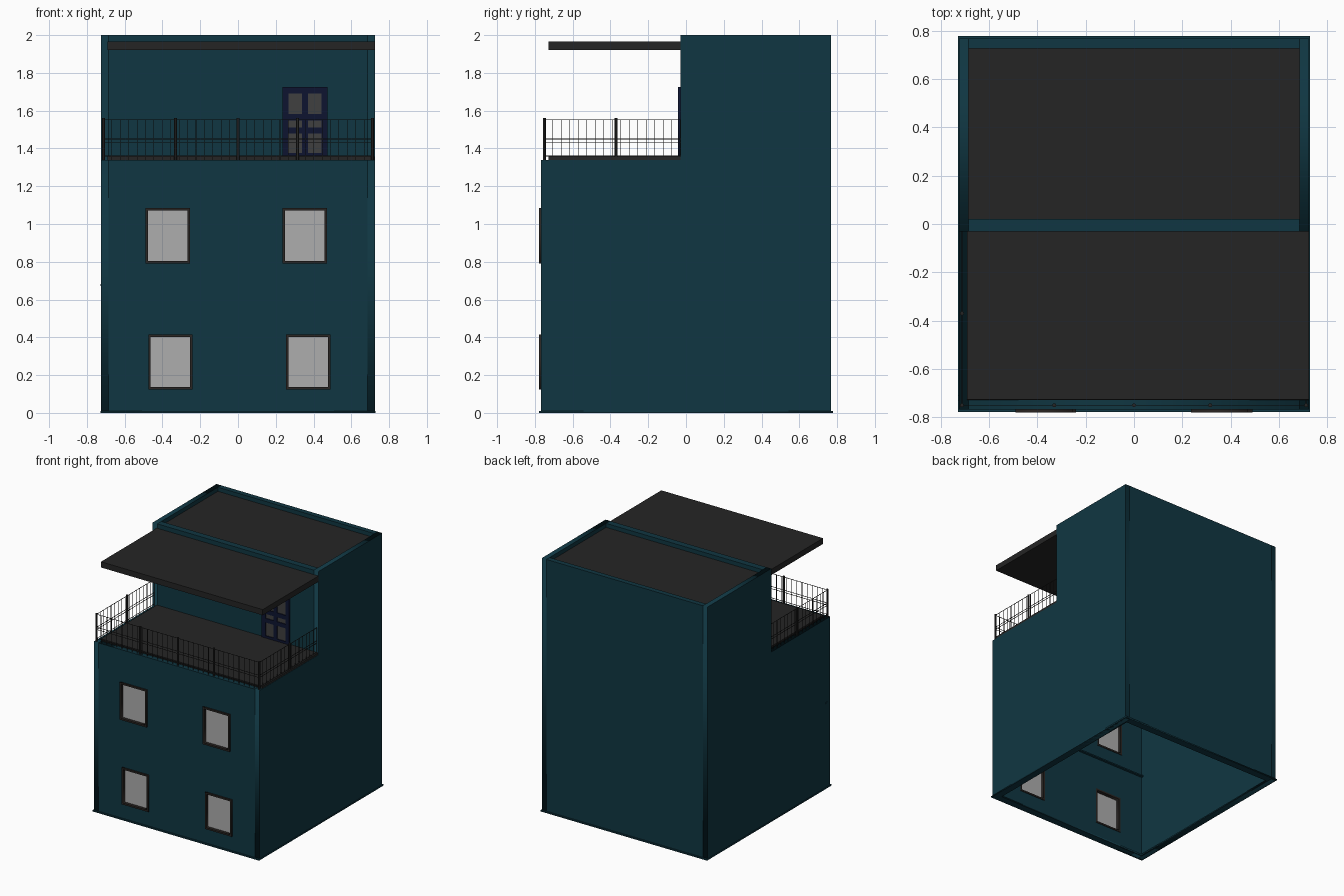
import bpy, bmesh, math
from mathutils import Matrix, Vector

if "Cube" in bpy.data.objects:
    bpy.data.objects.remove(bpy.data.objects["Cube"])


def material(name, rgb):
    m = bpy.data.materials.new(name)
    m.diffuse_color = (*rgb, 1)
    m.use_nodes = True
    m.node_tree.nodes["Principled BSDF"].inputs["Base Color"].default_value = m.diffuse_color
    return m


TEAL = material("teal_wall", (0.005, 0.037, 0.054))
DARK = material("dark_grey", (0.018, 0.018, 0.018))
FRAME = material("frame_brown", (0.022, 0.018, 0.016))
NAVY = material("navy_door", (0.004, 0.007, 0.03))
PANE = material("door_pane", (0.05, 0.05, 0.05))
GLASS = material("window_glass", (0.42, 0.42, 0.42))


def boxes(name, spans, mat):
    """One object from boxes given as (x0, x1, y0, y1, z0, z1)."""
    bm = bmesh.new()
    for x0, x1, y0, y1, z0, z1 in spans:
        mtx = (Matrix.Translation(((x0 + x1) / 2, (y0 + y1) / 2, (z0 + z1) / 2))
               @ Matrix.Diagonal((x1 - x0, y1 - y0, z1 - z0, 1)))
        bmesh.ops.create_cube(bm, size=1, matrix=mtx)
    me = bpy.data.meshes.new(name)
    bm.to_mesh(me)
    bm.free()
    me.materials.append(mat)
    ob = bpy.data.objects.new(name, me)
    bpy.context.collection.objects.link(ob)
    return ob


ROT = {"z": (0, 0, 0), "y": (math.pi / 2, 0, 0), "x": (math.pi / 2, 0, math.pi / 2)}


def plate(name, loops, axis, a, b, mat):
    """Flat outline with holes, extruded from a to b along an axis."""
    cu = bpy.data.curves.new(name, "CURVE")
    cu.dimensions = "2D"
    cu.fill_mode = "BOTH"
    cu.extrude = abs(b - a) / 2
    for loop in loops:
        sp = cu.splines.new("POLY")
        sp.points.add(len(loop) - 1)
        for p, (u, v) in zip(sp.points, loop):
            p.co = (u, v, 0, 1)
        sp.use_cyclic_u = True
    cu.materials.append(mat)
    ob = bpy.data.objects.new(name, cu)
    bpy.context.collection.objects.link(ob)
    ob.rotation_euler = ROT[axis]
    ob.location["xyz".index(axis)] = (a + b) / 2
    bpy.ops.object.select_all(action="DESELECT")
    ob.select_set(True)
    bpy.context.view_layer.objects.active = ob
    bpy.ops.object.convert(target="MESH")
    return ob


def rect(u0, u1, v0, v1, d=0.0):
    return [(u0 + d, v0 + d), (u1 - d, v0 + d), (u1 - d, v1 - d), (u0 + d, v1 - d)]


X, Y, T = 0.725, 0.767, 0.04          # half width, half depth, wall thickness
MID, DECK, TOP = -0.03, 1.34, 2.0     # step position, terrace and roof heights

# Windows: x0, x1, z0, z1
windows = [(-0.49, -0.255, 0.79, 1.085), (0.235, 0.47, 0.79, 1.085),
           (-0.475, -0.24, 0.125, 0.415), (0.255, 0.49, 0.125, 0.415)]

# Walls
plate("front_wall", [rect(-X + T, X - T, 0, DECK)] + [rect(*w, 0.004) for w in windows],
      "y", -Y, -Y + T, TEAL)
side = [(-Y, 0), (Y, 0), (Y, TOP), (MID, TOP), (MID, DECK), (-Y, DECK)]
plate("right_wall", [side], "x", X - T, X, TEAL)
plate("left_wall", [side], "x", -X, -X + T, TEAL)
boxes("back_wall", [(-X + T, X - T, Y - T, Y, 0, TOP)], TEAL)
boxes("terrace_back_wall", [(-X + T, X - T, MID, 0.02, DECK - 0.03, TOP)], TEAL)

# Base trim and inner floor ledge
plate("base_trim", [rect(-X - 0.004, X + 0.004, -0.778, 0.778),
                    rect(-X + 0.05, X - 0.05, -0.72, 0.72)], "z", 0, 0.01, TEAL)
boxes("floor_ledge", [(-0.729, 0.70, -0.73, -0.708, 0.672, 0.682)], TEAL)

# Roof, terrace floor and canopy
boxes("roof", [(-0.687, 0.687, 0.018, 0.729, 1.93, 1.968)], DARK)
boxes("terrace_floor", [(-0.69, 0.723, -0.728, MID, 1.315, 1.357)], DARK)
boxes("canopy", [(-0.69, X, -0.727, -0.028, 1.92, 1.965)], DARK)

# Windows
for i, w in enumerate(windows):
    plate(f"window_frame_{i}", [rect(*w), rect(*w, 0.013)], "y", -0.779, -0.722, FRAME)
    x0, x1, z0, z1 = w
    boxes(f"window_glass_{i}", [(x0 + 0.01, x1 - 0.01, -0.755, -0.75, z0 + 0.01, z1 - 0.01)], GLASS)

# Terrace door with six panes
panes = [rect(u0, u1, v0, v1) for u0, u1 in ((0.268, 0.34), (0.37, 0.443))
         for v0, v1 in ((1.375, 1.48), (1.512, 1.548), (1.582, 1.69))]
plate("door_leaf", [rect(0.235, 0.475, 1.355, 1.725)] + panes, "y", -0.042, -0.028, NAVY)
boxes("door_panes", [(0.25, 0.46, -0.035, -0.029, 1.365, 1.70)], PANE)

# Railing runs along the left, front and right edges
RX, RY, RT = 0.712, -0.75, 1.553
runs = {"left": ((-RX, MID), (-RX, RY)), "front": ((-RX, RY), (RX, RY)),
        "right": ((RX, RY), (RX, MID))}
for name, (p, q) in runs.items():
    p, q = Vector(p), Vector(q)
    n = round((q - p).length / 0.045)
    h = 0.0015
    spans = []
    for i in range(n + 1):
        c = p.lerp(q, i / n)
        spans.append((c.x - h, c.x + h, c.y - h, c.y + h, DECK, RT))
    for z in (1.36, 1.432, 1.45, RT):
        spans.append((min(p.x, q.x) - h, max(p.x, q.x) + h,
                      min(p.y, q.y) - h, max(p.y, q.y) + h, z - h, z + h))
    boxes(f"railing_{name}", spans, DARK)

# Round railing posts
posts = [(x, RY) for x in (-RX, -0.33, 0, 0.315, RX)] + [(-RX, -0.37), (RX, -0.37)]
for i, (x, y) in enumerate(posts):
    bpy.ops.mesh.primitive_cylinder_add(vertices=12, radius=0.008, depth=0.22,
                                        location=(x, y, DECK + 0.11))
    ob = bpy.context.object
    ob.name = f"railing_post_{i}"
    ob.data.materials.append(DARK)
    bpy.ops.object.shade_smooth_by_angle()
